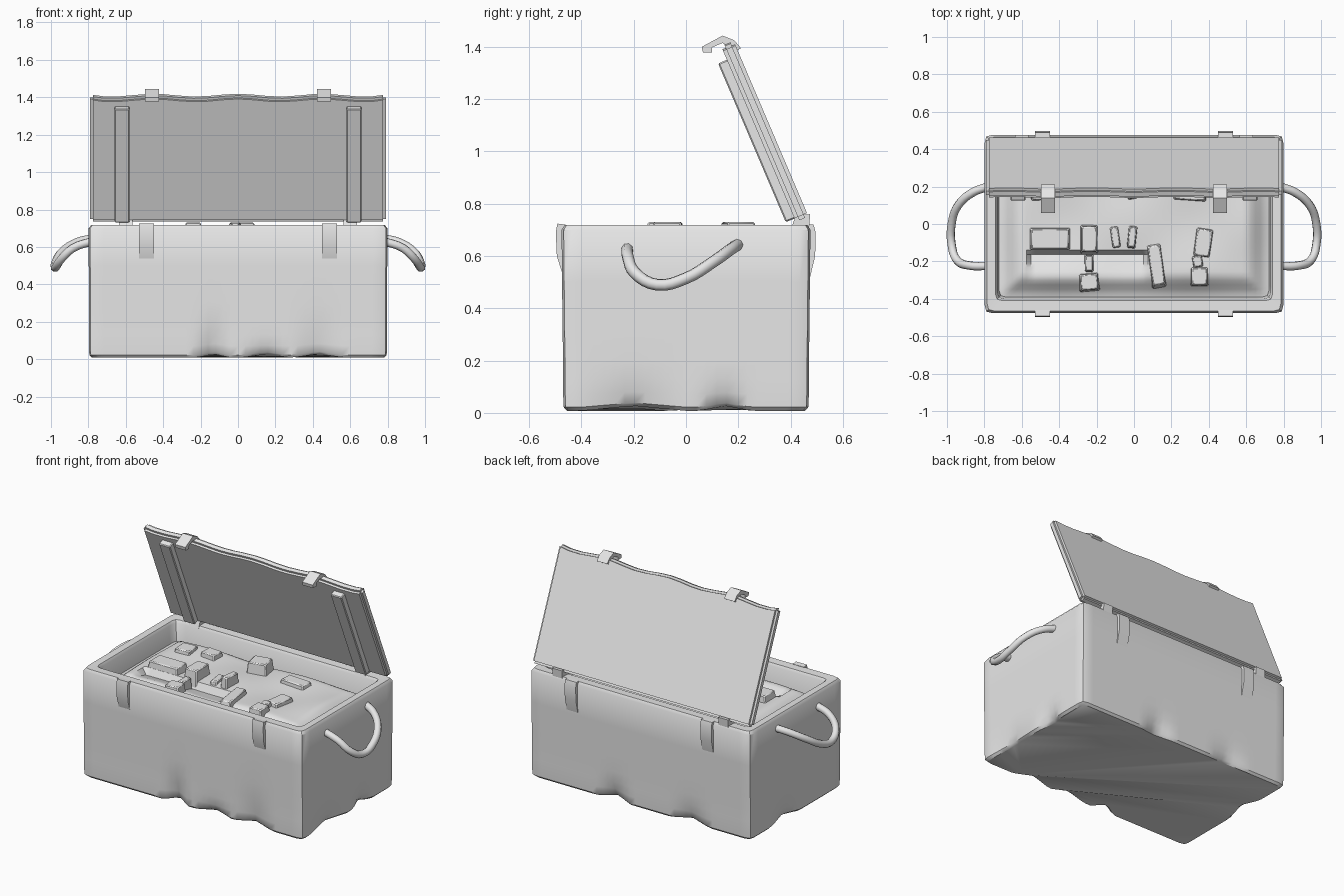
import bpy, bmesh, math
from mathutils import Vector, Matrix

if "Cube" in bpy.data.objects:
    bpy.data.objects.remove(bpy.data.objects["Cube"])

grey = bpy.data.materials.new("worn_grey")
grey.diffuse_color = (0.8, 0.8, 0.8, 1)
grey.use_nodes = True
grey.node_tree.nodes["Principled BSDF"].inputs["Base Color"].default_value = grey.diffuse_color


def finish(name, bm, angle=35):
    bmesh.ops.recalc_face_normals(bm, faces=bm.faces)
    me = bpy.data.meshes.new(name)
    bm.to_mesh(me)
    bm.free()
    ob = bpy.data.objects.new(name, me)
    bpy.context.collection.objects.link(ob)
    me.materials.append(grey)
    bpy.ops.object.select_all(action='DESELECT')
    ob.select_set(True)
    bpy.context.view_layer.objects.active = ob
    bpy.ops.object.shade_smooth_by_angle(angle=math.radians(angle))
    return ob


def box(name, loc, size, rot=None, taper=1.0, bevel=0.006):
    """Bevelled box whose top may be narrower than its base."""
    bm = bmesh.new()
    bmesh.ops.create_cube(bm, size=1)
    for v in bm.verts:
        k = taper if v.co.z > 0 else 1
        v.co = Vector((v.co.x * size[0] * k, v.co.y * size[1] * k, v.co.z * size[2]))
    if bevel:
        bmesh.ops.bevel(bm, geom=bm.edges[:], offset=bevel, segments=1, affect='EDGES')
    m = Matrix.Translation(loc) @ (rot if rot else Matrix.Identity(4))
    bmesh.ops.transform(bm, matrix=m, verts=bm.verts)
    return finish(name, bm)


def prism(name, profile, x, width):
    """Side profile of (y, z) points extruded along x."""
    bm = bmesh.new()
    f = bm.faces.new([bm.verts.new((x - width / 2, y, z)) for y, z in profile])
    ext = bmesh.ops.extrude_face_region(bm, geom=[f])
    bmesh.ops.translate(bm, vec=(width, 0, 0),
                        verts=[g for g in ext['geom'] if isinstance(g, bmesh.types.BMVert)])
    return finish(name, bm, 25)


# Dents along the lower edge: side, position, half width, depth, height
DENTS = [("front", -0.13, 0.09, 0.05, 0.22), ("front", 0.15, 0.13, 0.03, 0.09),
         ("front", 0.43, 0.14, 0.03, 0.24), ("back", 0.2, 0.12, 0.04, 0.15),
         ("back", -0.35, 0.14, 0.03, 0.15), ("right", -0.2, 0.2, 0.03, 0.15),
         ("right", 0.15, 0.1, 0.04, 0.12), ("left", 0.1, 0.15, 0.035, 0.14)]


def dent(x, y, z):
    p = Vector((x, y, z))
    for side, c, w, d, h in DENTS:
        along, face = (x, y) if side in ("front", "back") else (y, x)
        sign = -1 if side in ("front", "left") else 1
        limit = 0.42 if side in ("front", "back") else 0.75
        if sign * face < limit:
            continue
        k = max(0, 1 - abs(along - c) / w) * max(0, 1 - z / h)
        if side in ("front", "back"):
            p.y -= sign * d * k
        else:
            p.x -= sign * d * k
        p.z += 0.02 * k
    return p


# Crate body: rectangular rings from the underside, up the walls, over the rim and inside
def ring(hx, hy, nx=40, ny=24):
    pts = [(-hx + 2 * hx * i / nx, -hy) for i in range(nx)]
    pts += [(hx, -hy + 2 * hy * i / ny) for i in range(ny)]
    pts += [(hx - 2 * hx * i / nx, hy) for i in range(nx)]
    pts += [(-hx, hy - 2 * hy * i / ny) for i in range(ny)]
    for i in (0, nx, nx + ny, 2 * nx + ny):
        x, y = pts[i]
        pts[i] = (x - math.copysign(0.008, x), y - math.copysign(0.008, y))
    return pts


bm = bmesh.new()
levels = [(0.78, 0.455, 0.008), (0.795, 0.468, 0.022), (0.797, 0.47, 0.07), (0.797, 0.47, 0.13),
          (0.797, 0.47, 0.2), (0.797, 0.472, 0.3), (0.798, 0.474, 0.5), (0.798, 0.476, 0.7),
          (0.785, 0.465, 0.718), (0.74, 0.41, 0.716), (0.73, 0.4, 0.7), (0.715, 0.385, 0.52)]
loops = []
for hx, hy, z in levels:
    outer = hx > 0.75
    loops.append([bm.verts.new(dent(x, y, z) if outer else (x, y, z)) for x, y in ring(hx, hy)])
n = len(loops[0])
for a, b in zip(loops, loops[1:]):
    for i in range(n):
        bm.faces.new((a[i], a[(i + 1) % n], b[(i + 1) % n], b[i]))
bm.faces.new(loops[0])
bm.faces.new(loops[-1])
finish("crate_body", bm, 40)


# Packed bedding: a low uneven mound filling the crate, with a long trough
def bed_height(x, y):
    edge = min(0.725 - abs(x), 0.395 - abs(y))
    t = min(1, max(0, edge / 0.13))
    z = 0.585 + 0.075 * t * t * (3 - 2 * t)
    z += 0.008 * math.sin(9 * x + 2) * math.cos(11 * y) * t
    if -0.56 < x < 0.06 and -0.3 < y < -0.14:
        z -= 0.05 * (y + 0.3) / 0.16
    return z


bm = bmesh.new()
bmesh.ops.create_grid(bm, x_segments=58, y_segments=34, size=1)
for v in bm.verts:
    x, y = v.co.x * 0.725, v.co.y * 0.395
    v.co = (x, y, bed_height(x, y))
finish("packed_bedding", bm, 40)

# Packed items: x, y, length, depth, turn
ITEMS = [(-0.24, -0.08, 0.1, 0.16, 0), (-0.24, -0.21, 0.05, 0.1, 0), (-0.24, -0.31, 0.11, 0.1, 5),
         (0.37, -0.1, 0.1, 0.17, -8), (0.34, -0.2, 0.06, 0.07, 10), (0.35, -0.28, 0.1, 0.11, 0),
         (-0.1, -0.07, 0.05, 0.13, 8), (-0.01, -0.07, 0.05, 0.13, -6), (-0.45, -0.08, 0.24, 0.13, 0),
         (-0.5, 0.18, 0.12, 0.12, 4), (-0.33, 0.2, 0.12, 0.1, -5), (0.02, 0.2, 0.14, 0.13, 12),
         (0.3, 0.17, 0.2, 0.1, -4), (0.12, -0.22, 0.08, 0.25, 8)]
for i, (x, y, w, d, turn) in enumerate(ITEMS):
    top = 0.73 if x in (-0.24, -0.01, 0.02) and y > -0.15 else 0.685 + 0.008 * (i % 3)
    box("packed_item", (x, y, (0.6 + top) / 2), (w, d, top - 0.6),
        Matrix.Rotation(math.radians(turn), 4, 'Z'), 0.82)

# Open lid, leaning towards the front; local z runs up the lid, local y is outward
LEAN = Matrix.Translation((0, 0.445, 0.74)) @ Matrix.Rotation(math.atan2(0.29, 0.68), 4, 'X')
bm = bmesh.new()
bmesh.ops.create_cube(bm, size=1)
bmesh.ops.scale(bm, vec=(1.58, 0.052, 0.725), verts=bm.verts)
bmesh.ops.translate(bm, vec=(0, 0, 0.364), verts=bm.verts)
bmesh.ops.bevel(bm, geom=bm.edges[:], offset=0.014, segments=2, affect='EDGES')
for i in range(-9, 10):
    bmesh.ops.bisect_plane(bm, geom=bm.verts[:] + bm.edges[:] + bm.faces[:],
                           plane_co=(i * 0.08, 0, 0), plane_no=(1, 0, 0))
for v in bm.verts:
    if v.co.z > 0.6 and abs(v.co.x) < 0.75:
        v.co.z += 0.008 * math.cos(v.co.x * 2 * math.pi / 0.45) - 0.002
bmesh.ops.transform(bm, matrix=LEAN, verts=bm.verts)
finish("lid", bm, 40)

for s in (-1, 1):
    # Battens inside the lid
    m = LEAN @ Matrix.Translation((s * 0.62, -0.04, 0.345))
    box("lid_batten", m.translation, (0.08, 0.045, 0.66), m.to_3x3().to_4x4(), 1, 0.005)
    # Hooked clasps over the lid's free edge
    prism("lid_clasp", [(0.21, 1.395), (0.185, 1.425), (0.14, 1.443), (0.06, 1.4), (0.065, 1.378),
                        (0.1, 1.378), (0.1, 1.398), (0.14, 1.415), (0.185, 1.38)], s * 0.46, 0.075)
    # Hinge links and straps at the back
    prism("hinge_link", [(0.4, 0.7), (0.47, 0.7), (0.475, 0.76), (0.42, 0.755)], s * 0.6, 0.07)
    prism("back_strap", [(0.46, 0.72), (0.488, 0.72), (0.496, 0.69), (0.494, 0.6), (0.47, 0.5)],
          s * 0.49, 0.08)
    # Catch straps on the front
    prism("front_catch", [(-0.46, 0.72), (-0.492, 0.724), (-0.498, 0.69), (-0.494, 0.6), (-0.472, 0.53)],
          s * 0.49, 0.08)

# Rope handles: a smooth path swept with a round section
PATH = [(0.78, 0.2, 0.645), (0.86, 0.17, 0.625), (0.94, 0.1, 0.575), (0.975, 0.0, 0.515),
        (0.975, -0.11, 0.49), (0.945, -0.195, 0.535), (0.88, -0.222, 0.595), (0.78, -0.225, 0.63)]
for s in (-1, 1):
    cu = bpy.data.curves.new("rope_handle", 'CURVE')
    cu.dimensions = '3D'
    cu.bevel_depth = 0.023
    cu.bevel_resolution = 2
    cu.use_fill_caps = True
    sp = cu.splines.new('BEZIER')
    sp.bezier_points.add(len(PATH) - 1)
    for bp, (x, y, z) in zip(sp.bezier_points, PATH):
        bp.co = (s * x, y, z)
        bp.handle_left_type = bp.handle_right_type = 'AUTO'
    sp.resolution_u = 4
    cu.materials.append(grey)
    bpy.context.collection.objects.link(bpy.data.objects.new("rope_handle", cu))
